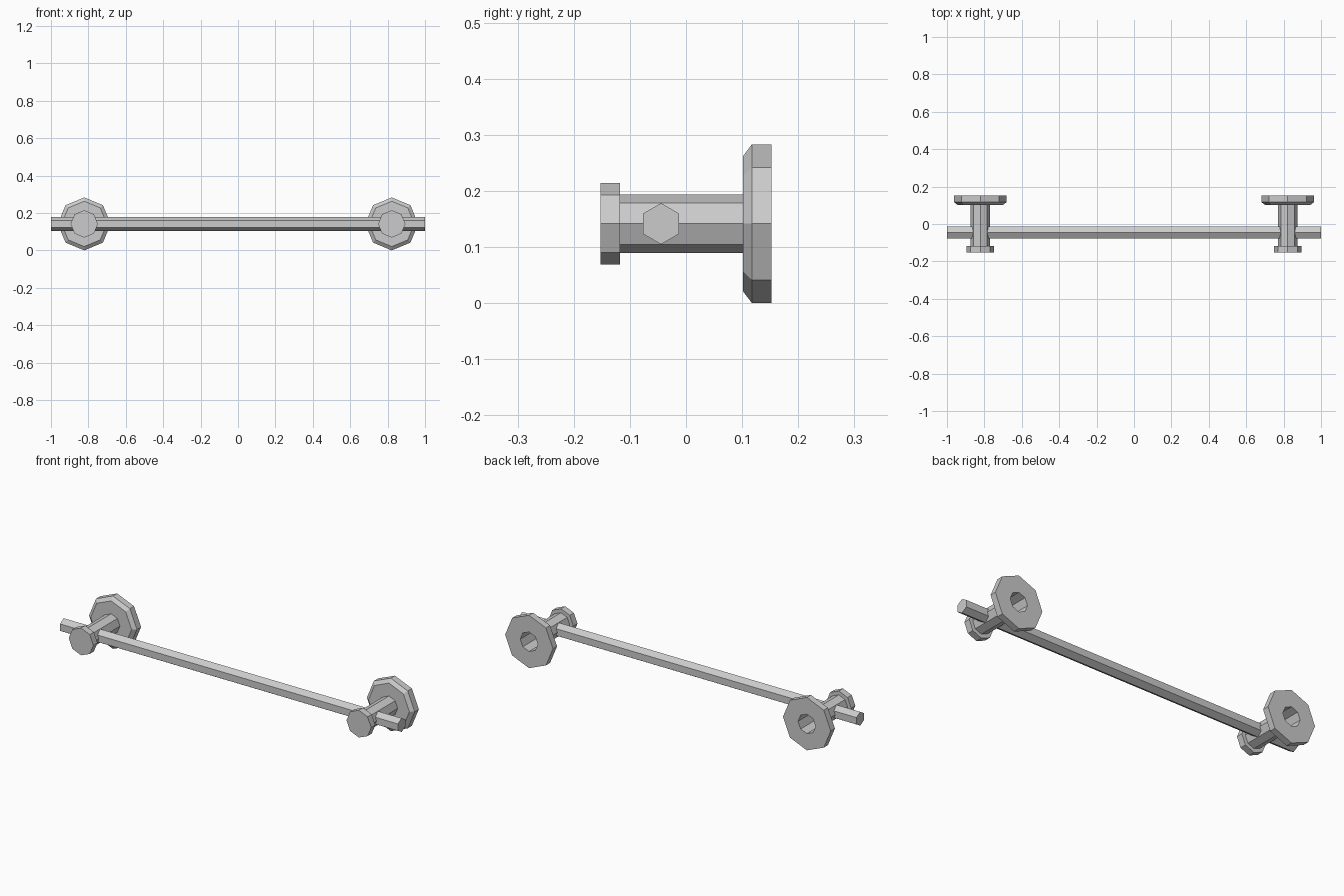
import bpy, bmesh, math

if "Cube" in bpy.data.objects:
    bpy.data.objects.remove(bpy.data.objects["Cube"])

AXIS_Z = 0.1415   # height of every axis
POST_X = 0.822    # distance of the wall posts from the middle


def finish(name, bm, location):
    bmesh.ops.remove_doubles(bm, verts=bm.verts, dist=1e-5)
    bmesh.ops.recalc_face_normals(bm, faces=bm.faces)
    mesh = bpy.data.meshes.new(name)
    bm.to_mesh(mesh)
    bm.free()
    obj = bpy.data.objects.new(name, mesh)
    obj.location = location
    bpy.context.collection.objects.link(obj)
    return obj


def lathe_y(name, profile, x, sides=8):
    """Turn a (radius, y) profile about the y axis, with a corner at the top."""
    bm = bmesh.new()
    verts = [bm.verts.new((0, y, r)) for r, y in profile]
    edges = [bm.edges.new(pair) for pair in zip(verts, verts[1:])]
    bmesh.ops.spin(bm, geom=verts + edges, cent=(0, 0, 0), axis=(0, 1, 0),
                   angle=math.tau, steps=sides, use_merge=True)
    return finish(name, bm, (x, 0, AXIS_Z))


def bar_x(name, radius, length, y, sides=6):
    """Closed prism along x with a corner at the top."""
    bm = bmesh.new()
    ring = [bm.verts.new((-length / 2, radius * math.sin(math.tau * i / sides),
                          radius * math.cos(math.tau * i / sides))) for i in range(sides)]
    face = bm.faces.new(ring)
    out = bmesh.ops.extrude_face_region(bm, geom=[face], use_keep_orig=True)
    moved = [v for v in out["geom"] if isinstance(v, bmesh.types.BMVert)]
    bmesh.ops.translate(bm, verts=moved, vec=(length, 0, 0))
    return finish(name, bm, (0, y, AXIS_Z))


def disc_y(name, radius, y0, y1, x, sides=8):
    """Closed prism along y with a corner at the top."""
    bm = bmesh.new()
    ring = [bm.verts.new((radius * math.sin(math.tau * i / sides), y0,
                          radius * math.cos(math.tau * i / sides))) for i in range(sides)]
    face = bm.faces.new(ring)
    out = bmesh.ops.extrude_face_region(bm, geom=[face], use_keep_orig=True)
    moved = [v for v in out["geom"] if isinstance(v, bmesh.types.BMVert)]
    bmesh.ops.translate(bm, verts=moved, vec=(0, y1 - y0, 0))
    return finish(name, bm, (x, 0, AXIS_Z))


# Towel rail
bar_x("rail", 0.0367, 2.0, -0.0445)

# Wall mounts at both ends
for side, x in (("left", -POST_X), ("right", POST_X)):
    # Front cap
    disc_y(f"{side}_end_cap", 0.073, -0.1525, -0.1175, x)
    # Hollow post, open at the wall
    lathe_y(f"{side}_post", [(0.052, -0.1175), (0.052, 0.1525)], x)
    # Wall flange with a chamfered front rim, bored by the post
    lathe_y(f"{side}_wall_flange",
            [(0.052, 0.102), (0.121, 0.102), (0.1415, 0.1175),
             (0.1415, 0.1525), (0.052, 0.1525)], x)
